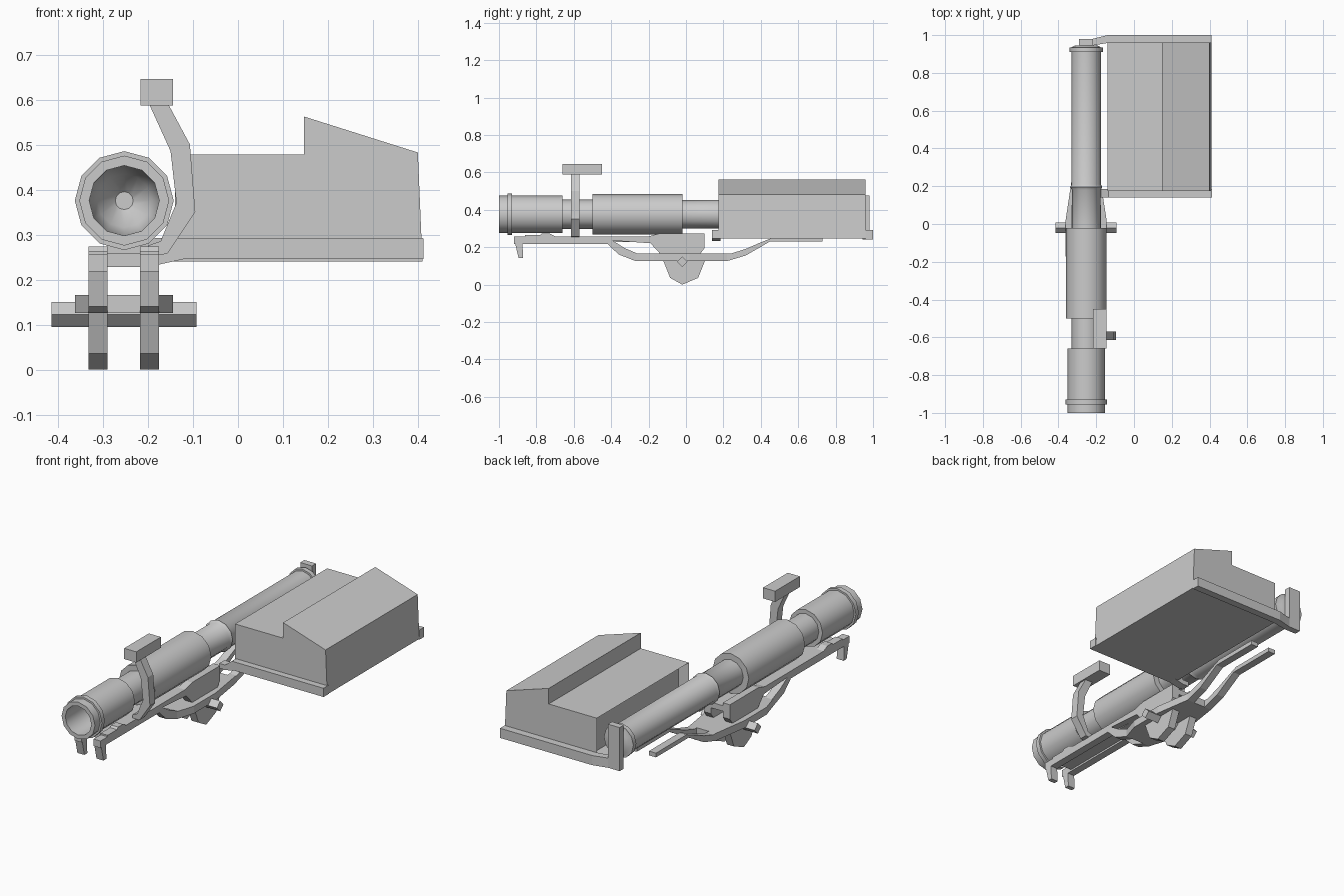
import bpy, bmesh, math

CX, CZ = -0.253, 0.38   # tube axis


def finish(name, bm, smooth=False):
    bmesh.ops.recalc_face_normals(bm, faces=bm.faces)
    me = bpy.data.meshes.new(name)
    bm.to_mesh(me)
    bm.free()
    ob = bpy.data.objects.new(name, me)
    bpy.context.collection.objects.link(ob)
    if smooth:
        bpy.ops.object.select_all(action='DESELECT')
        ob.select_set(True)
        bpy.context.view_layer.objects.active = ob
        bpy.ops.object.shade_smooth_by_angle(angle=math.radians(40))
    return ob


def prism(axis, pts, a, b):
    """Extrude a 2D profile along an axis from a to b."""
    place = {'x': lambda p, t: (t, p[0], p[1]),
             'y': lambda p, t: (p[0], t, p[1]),
             'z': lambda p, t: (p[0], p[1], t)}[axis]
    bm = bmesh.new()
    r0 = [bm.verts.new(place(p, a)) for p in pts]
    r1 = [bm.verts.new(place(p, b)) for p in pts]
    bm.faces.new(r0)
    bm.faces.new(r1)
    for i in range(len(pts)):
        j = (i + 1) % len(pts)
        bm.faces.new((r0[i], r0[j], r1[j], r1[i]))
    bmesh.ops.recalc_face_normals(bm, faces=bm.faces)
    return bm


def box(name, x0, x1, y0, y1, z0, z1):
    return finish(name, prism('z', [(x0, y0), (x1, y0), (x1, y1), (x0, y1)], z0, z1))


def lathe(name, profile, n=12):
    """Turn a list of (y, radius) around the tube axis."""
    bm = bmesh.new()
    rings = [[bm.verts.new((CX + r * math.cos(math.tau * i / n), y,
                            CZ + r * math.sin(math.tau * i / n)))
              for i in range(n)] for y, r in profile]
    for a, b in zip(rings, rings[1:]):
        for i in range(n):
            j = (i + 1) % n
            bm.faces.new((a[i], a[j], b[j], b[i]))
    bm.faces.new(rings[0])
    bm.faces.new(rings[-1])
    return finish(name, bm, True)


# Launch tube with hollow muzzle and stepped sleeves
lathe("tube", [(-0.62, 0.02), (-0.66, 0.06), (-0.72, 0.076), (-1, 0.078), (-1, 0.1),
               (-0.955, 0.1), (-0.955, 0.11), (-0.93, 0.11), (-0.93, 0.1),
               (-0.66, 0.1), (-0.66, 0.078), (-0.5, 0.078), (-0.5, 0.108),
               (-0.02, 0.108), (-0.02, 0.075), (0.18, 0.075), (0.195, 0.085),
               (0.21, 0.078), (0.91, 0.078), (0.91, 0.088), (0.935, 0.088),
               (0.935, 0.078), (0.945, 0.06)])

# Sight head on its bent arm
box("sight_head", -0.217, -0.145, -0.66, -0.45, 0.592, 0.65)
finish("sight_arm", prism('y', [(-0.2, 0.6), (-0.158, 0.6), (-0.107, 0.505), (-0.095, 0.355),
                                (-0.157, 0.262), (-0.2, 0.255), (-0.2, 0.28), (-0.172, 0.29),
                                (-0.137, 0.375), (-0.15, 0.49)], -0.615, -0.57))

# Magazine box, with a recess in the side facing the tube
bm = prism('y', [(-0.14, 0.25), (0.41, 0.25), (0.4, 0.487), (0.147, 0.567),
                 (0.147, 0.483), (-0.14, 0.483)], 0.175, 0.96)
side = [f for f in bm.faces if f.normal.x < -0.9 and f.calc_center_median().x < -0.1]
bmesh.ops.inset_region(bm, faces=side, thickness=0.025)
bmesh.ops.translate(bm, vec=(0.05, 0, 0), verts=side[0].verts)
finish("magazine", bm)

# Carrier bars in front of and behind the magazine
finish("front_carrier", prism('y', [(-0.21, 0.24), (-0.175, 0.238), (-0.12, 0.25), (0.413, 0.25),
                                    (0.412, 0.297), (-0.135, 0.297), (-0.175, 0.265),
                                    (-0.21, 0.265)], 0.14, 0.185))
finish("rear_carrier", prism('z', [(-0.29, 0.945), (-0.22, 0.945), (-0.13, 0.96), (0.41, 0.96),
                                   (0.41, 1.0), (-0.14, 1.0), (-0.22, 0.98), (-0.29, 0.98)],
                             0.245, 0.297))
box("rear_post", -0.29, -0.22, 0.945, 0.98, 0.25, 0.48)

# Paired cradle rails, hooks and pivot plates
rail = [(-0.92, 0.26), (-0.92, 0.222), (-0.42, 0.222), (-0.36, 0.165), (-0.27, 0.13),
        (0.22, 0.13), (0.32, 0.16), (0.45, 0.235), (0.73, 0.235), (0.73, 0.258),
        (0.47, 0.258), (0.4, 0.23), (0.32, 0.195), (0.24, 0.17), (-0.26, 0.17),
        (-0.33, 0.2), (-0.4, 0.245), (-0.44, 0.26)]
hook = [(-0.915, 0.23), (-0.895, 0.145), (-0.87, 0.145), (-0.875, 0.23)]
upper = [(-0.86, 0.25), (-0.86, 0.268), (-0.78, 0.268), (-0.77, 0.278), (-0.73, 0.278),
         (-0.7, 0.262), (-0.2, 0.262), (-0.14, 0.278), (0.1, 0.278), (0.1, 0.2),
         (0.07, 0.16), (-0.13, 0.16), (-0.19, 0.225), (-0.4, 0.24)]
pivot = [(-0.125, 0.14), (-0.085, 0.04), (-0.02, 0.004), (0.065, 0.04), (0.105, 0.14)]
for tag, x0, x1 in (("left", -0.332, -0.29), ("right", -0.218, -0.176)):
    for part, pts in (("rail", rail), ("hook", hook), ("side_plate", upper),
                      ("pivot_plate", pivot)):
        finish(f"{tag}_{part}", prism('x', pts, x0, x1))

# Plates joining the rails and the splayed lower tray
box("saddle_plate", -0.295, -0.213, -0.85, 0.1, 0.232, 0.262)
finish("lower_tray", prism('z', [(-0.332, -0.27), (-0.176, -0.27), (-0.145, -0.17), (-0.145, 0.02),
                                 (-0.176, 0.22), (-0.332, 0.22), (-0.362, 0.02),
                                 (-0.362, -0.17)], 0.13, 0.17))

# Diamond-section axle
finish("axle", prism('x', [(-0.048, 0.127), (-0.02, 0.099), (0.008, 0.127), (-0.02, 0.155)],
                     -0.415, -0.092))

# Drop the model onto z = 0
for ob in bpy.data.objects:
    ob.location.z -= 0.004
